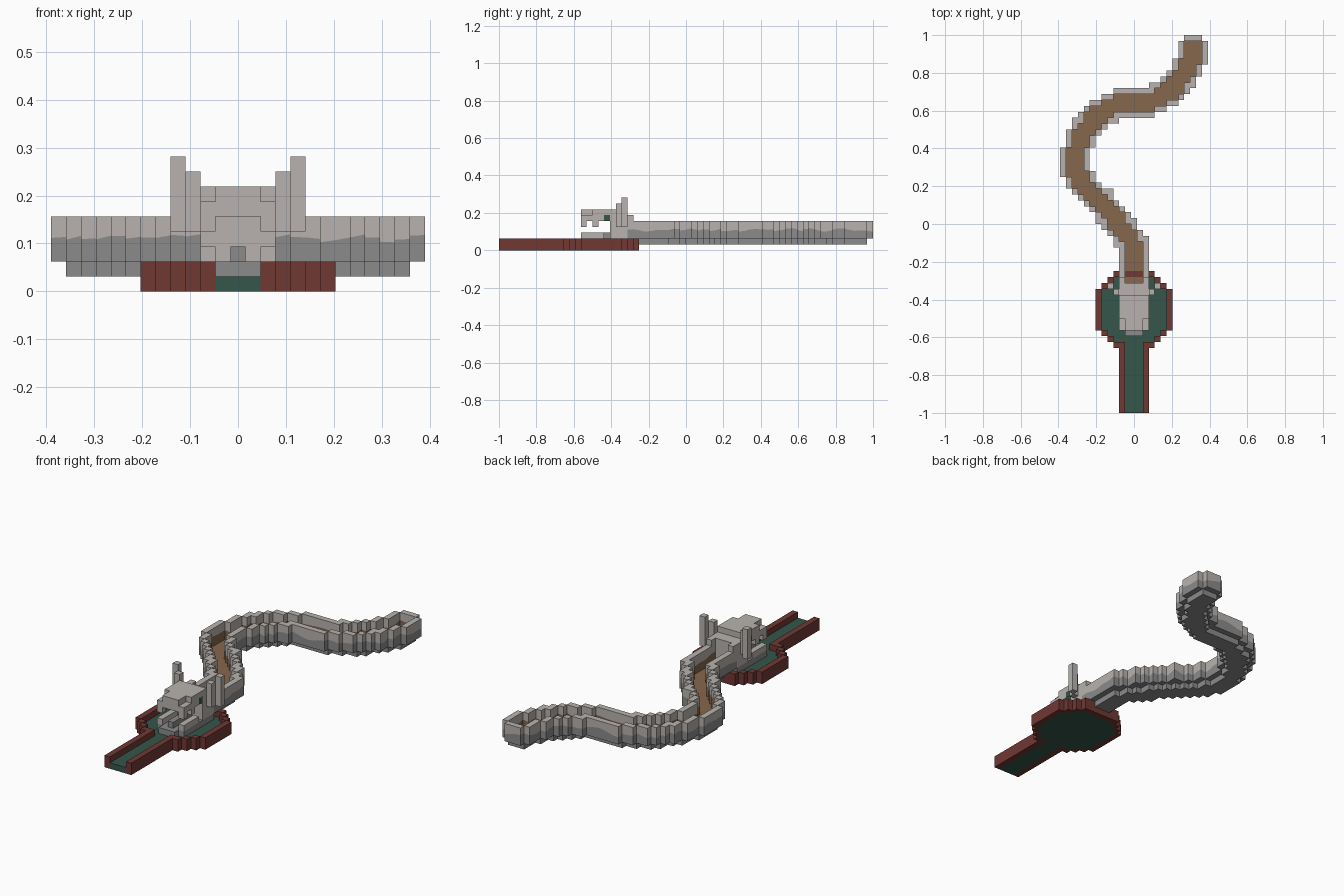
import bpy, math
from mathutils import Vector

U = 1 / 32  # size of one block
SIDES = [(1, 0), (0, 1), (-1, 0), (0, -1)]

if "Cube" in bpy.data.objects:
    bpy.data.objects.remove(bpy.data.objects["Cube"])


def material(name, rgb):
    m = bpy.data.materials.new(name)
    m.use_nodes = True
    m.diffuse_color = (*rgb, 1)
    bsdf = m.node_tree.nodes["Principled BSDF"]
    bsdf.inputs["Base Color"].default_value = (*rgb, 1)
    bsdf.inputs["Roughness"].default_value = 0.9
    return m


LIGHT = material("light_stone", (0.48, 0.45, 0.425))
DARK = material("dark_stone", (0.26, 0.26, 0.26))
BROWN = material("muddy_brown", (0.24, 0.135, 0.076))
RED = material("red_brick", (0.16, 0.04, 0.034))
GREEN = material("deep_green", (0.034, 0.093, 0.069))


def make(name, verts, faces, mats, slots=None):
    mesh = bpy.data.meshes.new(name)
    mesh.from_pydata([Vector(v) * U for v in verts], [], faces)
    for m in mats:
        mesh.materials.append(m)
    for p, s in zip(mesh.polygons, slots or [0] * len(faces)):
        p.material_index = s
    obj = bpy.data.objects.new(name, mesh)
    bpy.context.collection.objects.link(obj)
    return obj


def columns(name, cells, bottom, top, mats, slot, cap_low=True, cap_high=True):
    """Block columns on a set of cells; only the outer skin is built."""
    verts, faces, slots = [], [], []

    def quad(points, s):
        faces.append(tuple(range(len(verts), len(verts) + 4)))
        verts.extend(points)
        slots.append(s)

    for i, j in sorted(cells):
        ring = [(i + .5, j), (i + .5, j + 1), (i - .5, j + 1), (i - .5, j)]
        lo = [(x, y, bottom(x, y)) for x, y in ring]
        hi = [(x, y, top(x, y)) for x, y in ring]
        if cap_low:
            quad(lo[::-1], slot("low", None))
        if cap_high:
            quad(hi, slot("high", None))
        for k, (dx, dy) in enumerate(SIDES):
            n = (i + dx, j + dy)
            if n not in cells:
                a, b = k, (k + 1) % 4
                quad([lo[a], lo[b], hi[b], hi[a]], slot("side", n))
    return make(name, verts, faces, mats, slots)


def level(z):
    return lambda x, y: z


def plain(kind, n):
    return 0


def box(name, x, y, z, mat, mirror=False):
    """Box from ranges in block units, optionally with a twin at -x."""
    ranges = [("", x)]
    if mirror:
        ranges = [("left_", x), ("right_", (-x[1], -x[0]))]
    for side, (a, b) in ranges:
        verts = [(p, q, r) for p in (a, b) for q in y for r in z]
        make(side + name, verts, [(0, 1, 3, 2), (4, 6, 7, 5), (0, 4, 5, 1),
                                  (2, 3, 7, 6), (0, 2, 6, 4), (1, 5, 7, 3)], [mat])


# Pool with an open channel at the front
def pool_half_width(j):
    if j < -21:
        return 2
    return 3 + min(3, j + 21, -9 - j)


pool = {(i, j) for j in range(-33, -8)
        for i in range(-pool_half_width(j), pool_half_width(j) + 1)}
rim = {(i, j) for i, j in pool
       if any((i + a, j + b) not in pool for a, b in SIDES) and j > -33}
rim |= {(s, j) for s in (-2, 2) for j in range(-32, -20)}
water = {c for c in pool - rim if c[1] >= -32}
columns("pool_rim", rim, level(0), level(2), [RED], plain)
columns("pool_water", water, level(0), level(1), [GREEN], plain)

# Winding body: centre line sampled as a smooth path
KNOTS = [(0, -16), (0, -10), (0, -4), (-4.6, 2.5), (-8.8, 7), (-10, 10.5), (-8.8, 15),
         (-6, 18.4), (-2, 20.5), (2, 20.5), (6, 22.6), (8.8, 26), (10, 30), (10, 36)]
path = []
for a, b, c, d in zip(KNOTS, KNOTS[1:], KNOTS[2:], KNOTS[3:]):
    a, b, c, d = map(Vector, (a, b, c, d))
    for s in range(16):
        t = s / 16
        path.append(b + .5 * t * (c - a + t * (2 * a - 5 * b + 4 * c - d
                                               + t * (3 * (b - c) + d - a))))


def near_path(radius):
    return {(i, j) for i in range(-13, 14) for j in range(-10, 32)
            if min((p - Vector((i, j + .5))).length for p in path) < radius}


floor = near_path(1.5)
wall = near_path(2.45) - floor


def waterline(x, y):
    return 3.5 + .2 * math.sin(x * .9 + y * .6) + .12 * math.sin(y * 1.7 - x)


def floor_slot(kind, n):
    return 1 if kind == "high" else 0


def wall_slot(kind, n):
    return 1 if n in floor else 0


columns("body_floor", floor, level(1), level(2), [DARK, BROWN], floor_slot)
columns("body_wall_lower", wall, level(2), waterline, [DARK, BROWN], wall_slot, cap_high=False)
columns("body_wall_upper", wall, waterline, level(5), [LIGHT], plain, cap_low=False)

# Head
box("skull", (-2.5, 2.5), (-16, -12), (5, 7), LIGHT)
box("snout", (-1.5, 1.5), (-18, -16), (5, 7), LIGHT)
box("cheek", (1.5, 2.5), (-18, -16), (5, 6), LIGHT, True)
box("front_fang", (1.5, 2.5), (-18, -17), (4, 5), LIGHT, True)
box("back_fang", (1.5, 2.5), (-16, -15), (4, 5), LIGHT, True)
box("eye", (2.4, 2.52), (-14, -13), (5, 6), GREEN, True)
box("nape", (-2.5, 2.5), (-12, -10), (4, 6), LIGHT)
box("nape_side", (1.5, 2.5), (-10, -9), (5, 6), LIGHT, True)
box("throat", (-2.5, 2.5), (-13, -10), (2, 5), LIGHT)
box("neck_base", (-2.5, 2.5), (-12, -10), (1, 2), DARK)
box("inner_ear", (2.5, 3.5), (-12, -11), (4, 8), LIGHT, True)
box("outer_ear", (3.5, 4.5), (-11, -10), (4, 9), LIGHT, True)

# Lower jaw
box("jaw", (-1.5, 1.5), (-19, -12), (1, 2), DARK)
box("jaw_side", (1.5, 2.5), (-18, -12), (1, 2), DARK, True)
box("lower_teeth", (1.5, 2.5), (-18, -14), (2, 3), LIGHT, True)
box("tongue", (-.5, .5), (-18, -13), (2, 3), DARK)
